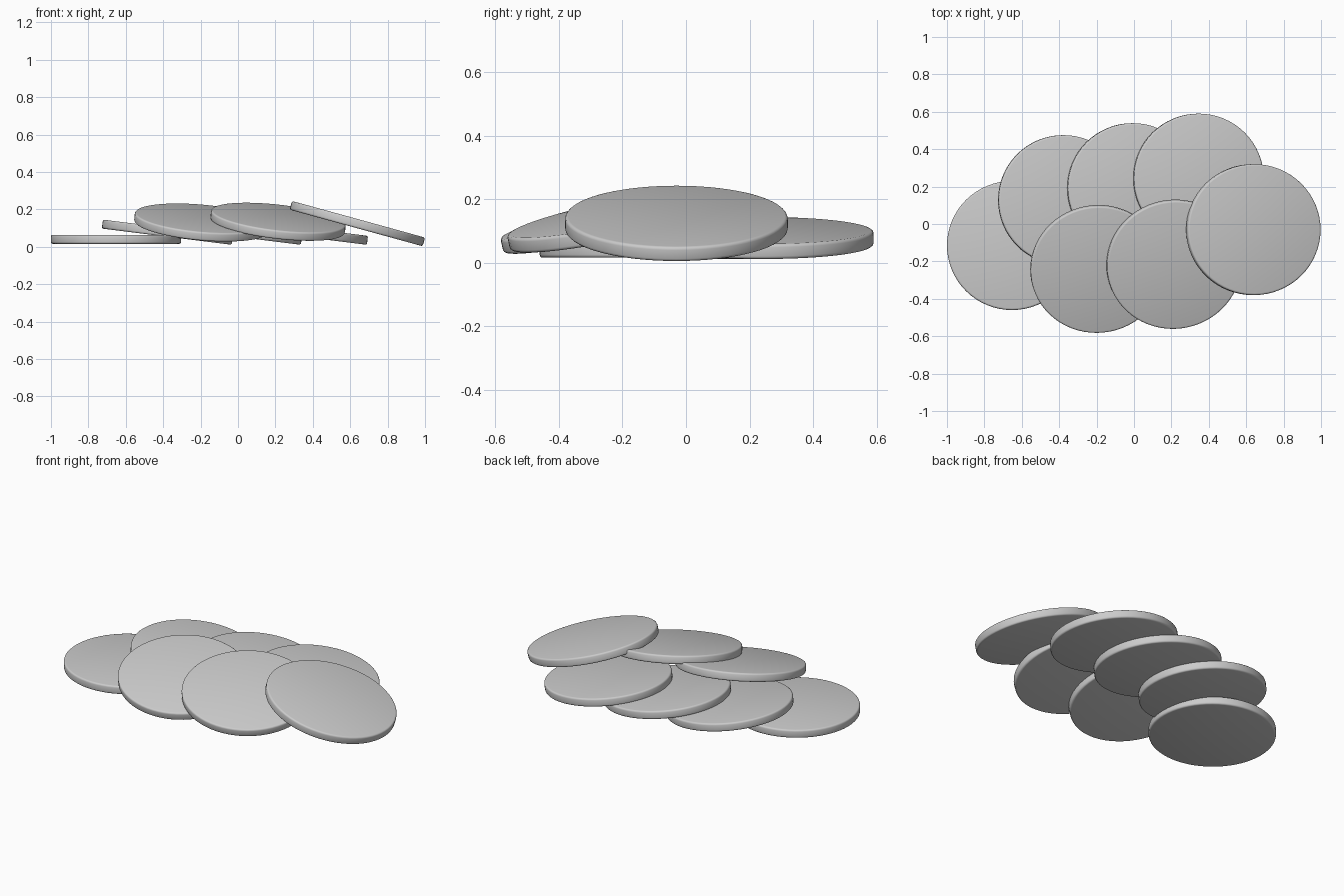
import bpy
from mathutils import Vector

if "Cube" in bpy.data.objects:
    bpy.data.objects.remove(bpy.data.objects["Cube"])

THICK = 0.048


def disc(name, centre, slope, rx, ry):
    """Round-edged disc; slope = rise of its face per unit of x and y."""
    bpy.ops.mesh.primitive_cylinder_add(vertices=64, radius=1, depth=THICK)
    ob = bpy.context.object
    ob.name = name
    for v in ob.data.vertices:
        v.co.x *= rx
        v.co.y *= ry
    bev = ob.modifiers.new("rounded_rim", 'BEVEL')
    bev.width = 0.01
    bev.segments = 3
    bev.limit_method = 'ANGLE'
    bev.angle_limit = 0.8
    bpy.ops.object.modifier_apply(modifier=bev.name)
    bpy.ops.object.shade_smooth_by_angle(angle=0.7)
    # lean the disc so its face follows the slope
    normal = Vector((-slope[0], -slope[1], 1)).normalized()
    ob.rotation_mode = 'QUATERNION'
    ob.rotation_quaternion = Vector((0, 0, 1)).rotation_difference(normal)
    ob.location = centre
    return ob


# flat disc at the left end
disc("flat_disc", (-0.652, -0.115, 0.04), (0, 0), 0.348, 0.345)

# back row, each leaning on its left neighbour
for i, (x, y) in enumerate([(-0.378, 0.128), (-0.008, 0.192), (0.345, 0.243)]):
    disc(f"back_disc_{i + 1}", (x, y, 0.078), (-0.125, 0), 0.35, 0.347)

# front row, tipped towards the front and right
disc("front_disc_1", (-0.195, -0.24, 0.13), (-0.09, 0.22), 0.36, 0.347)
disc("front_disc_2", (0.214, -0.215, 0.134), (-0.115, 0.205), 0.362, 0.35)

# top disc at the right end
disc("end_disc", (0.638, -0.03, 0.124), (-0.275, 0), 0.369, 0.35)
